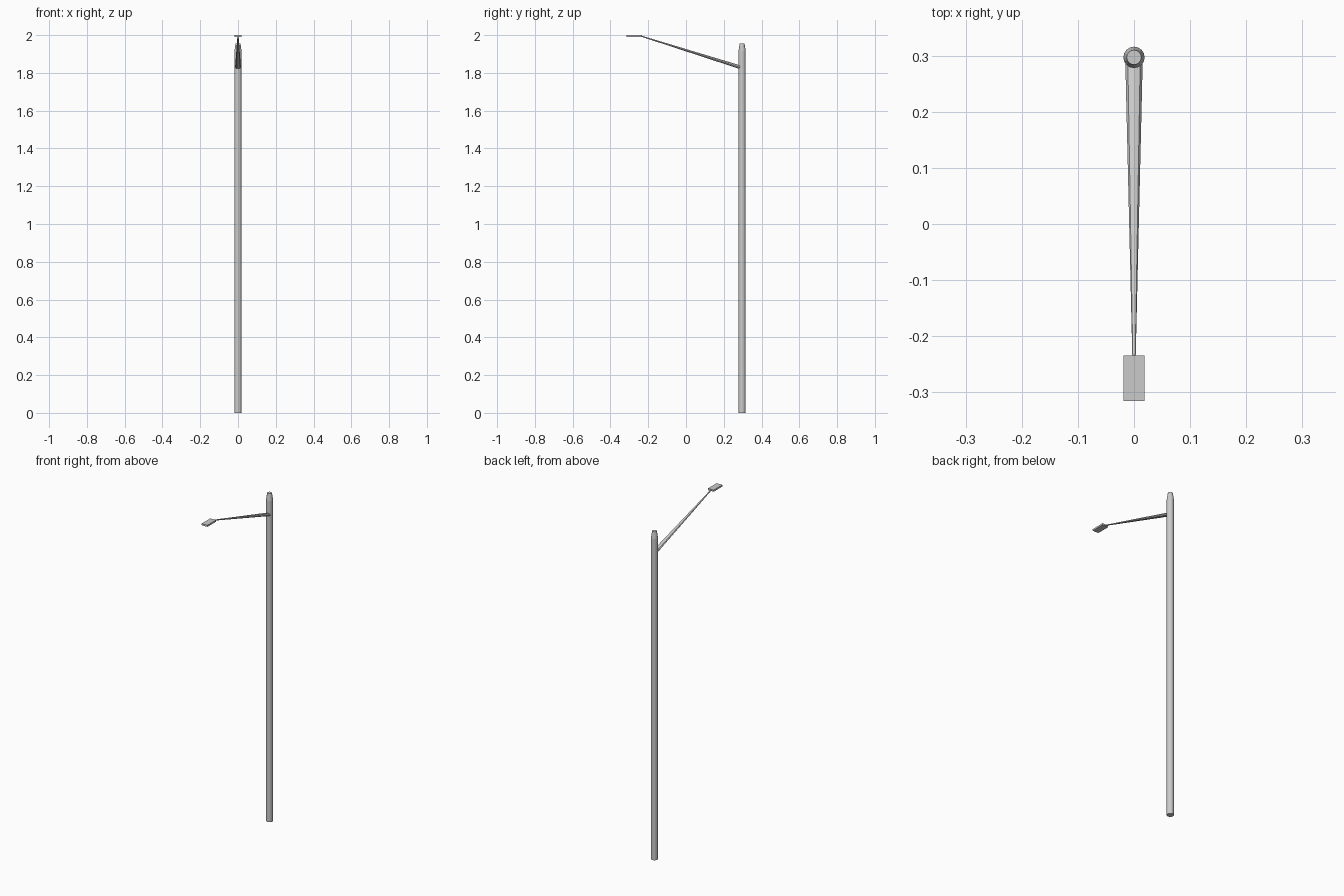
import bpy, bmesh, math
from mathutils import Vector

if "Cube" in bpy.data.objects:
    bpy.data.objects.remove(bpy.data.objects["Cube"])


def loft(name, rings, sides):
    """Skin a stack of elliptical rings: (centre, radius along x, radius along z or y, side axis)."""
    bm = bmesh.new()
    loops = []
    for centre, ra, rb, axis in rings:
        loop = []
        for i in range(sides):
            a = 2 * math.pi * i / sides
            p = Vector(centre) + Vector((ra * math.cos(a), 0, 0)) + Vector(axis) * rb * math.sin(a)
            loop.append(bm.verts.new(p))
        loops.append(loop)
    for lo, hi in zip(loops, loops[1:]):
        for i in range(sides):
            j = (i + 1) % sides
            bm.faces.new((lo[i], lo[j], hi[j], hi[i]))
    bm.faces.new(loops[0])
    bm.faces.new(loops[-1])
    bmesh.ops.recalc_face_normals(bm, faces=bm.faces)
    mesh = bpy.data.meshes.new(name)
    bm.to_mesh(mesh)
    bm.free()
    obj = bpy.data.objects.new(name, mesh)
    bpy.context.collection.objects.link(obj)
    return obj


# Upright pole with a tapered cap
POLE_Y = 0.297
loft("pole", [((0, POLE_Y, z), r, r, (0, 1, 0))
              for z, r in ((0, 0.019), (1.915, 0.019), (1.955, 0.013))], 16)

# Rising arm, thick at the pole and thin at the lamp
loft("arm", [((0, 0.29, 1.829), 0.0155, 0.010, (0, 0, 1)),
             ((0, -0.238, 1.995), 0.003, 0.003, (0, 0, 1))], 8)

# Flat lamp head
bpy.ops.mesh.primitive_cube_add(size=1, location=(0, -0.2745, 1.995))
head = bpy.context.object
head.name = "lamp_head"
head.scale = (0.038, 0.081, 0.010)
